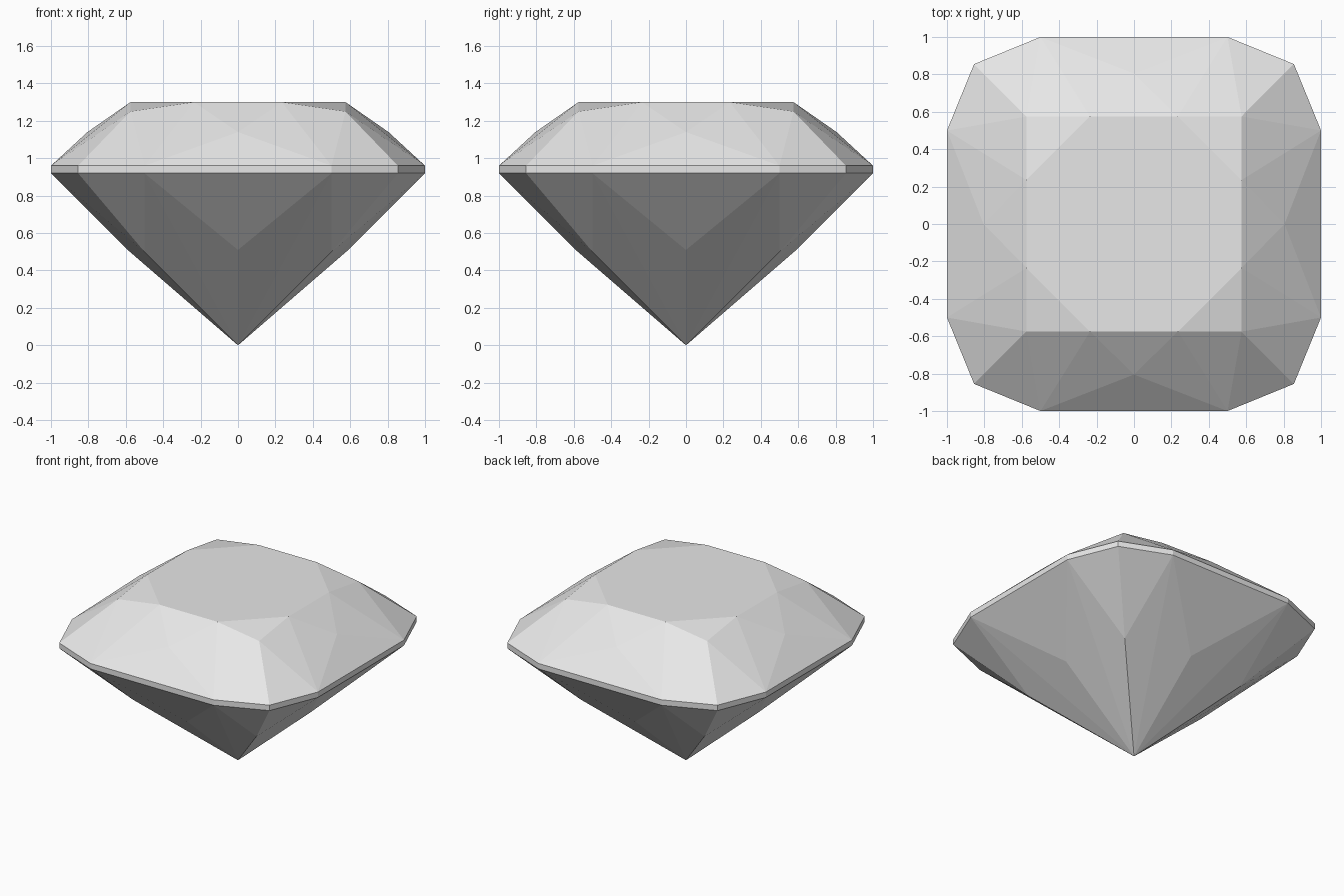
import bpy
import bmesh
import math

if "Cube" in bpy.data.objects:
    bpy.data.objects.remove(bpy.data.objects["Cube"], do_unlink=True)

# Heights of the flat table and the two rims of the girdle
TABLE, GIRDLE_TOP, GIRDLE_LOW = 1.3, 0.96, 0.92


def symmetric(x, y, z):
    """All copies of a point under the square symmetry of the cushion cut."""
    return {(sx * a, sy * b, z)
            for a, b in ((x, y), (y, x))
            for sx in (1, -1) for sy in (1, -1)}


points = {(0, 0, 0)}                          # culet tip

# Crown: table edge, corner facets and mid-side facets
points |= symmetric(0.235, 0.575, TABLE)
points |= symmetric(0.575, 0.575, 1.25)
points |= symmetric(0, 0.805, 1.14)

# Girdle: thin twelve-sided band
for z in (GIRDLE_TOP, GIRDLE_LOW):
    points |= symmetric(0.5, 1.0, z)
    points |= symmetric(0.855, 0.855, z)

# Pavilion: mid-side and corner facet junctions
points |= symmetric(0, 0.59, 0.51)
points |= symmetric(0.5, 0.5, 0.5)

# Every facet lies on the convex skin of these junctions
bm = bmesh.new()
for p in sorted(points):
    bm.verts.new(p)
bmesh.ops.convex_hull(bm, input=bm.verts[:])
bmesh.ops.dissolve_limit(bm, angle_limit=math.radians(0.3),
                         verts=bm.verts[:], edges=bm.edges[:])
bmesh.ops.recalc_face_normals(bm, faces=bm.faces[:])

mesh = bpy.data.meshes.new("cut_gem")
bm.to_mesh(mesh)
bm.free()

# Plain pale grey stone
stone = bpy.data.materials.new("pale_grey")
stone.use_nodes = True
colour = (0.8, 0.8, 0.8, 1.0)
stone.diffuse_color = colour
stone.node_tree.nodes["Principled BSDF"].inputs["Base Color"].default_value = colour
mesh.materials.append(stone)

gem = bpy.data.objects.new("cut_gem", mesh)
bpy.context.collection.objects.link(gem)
